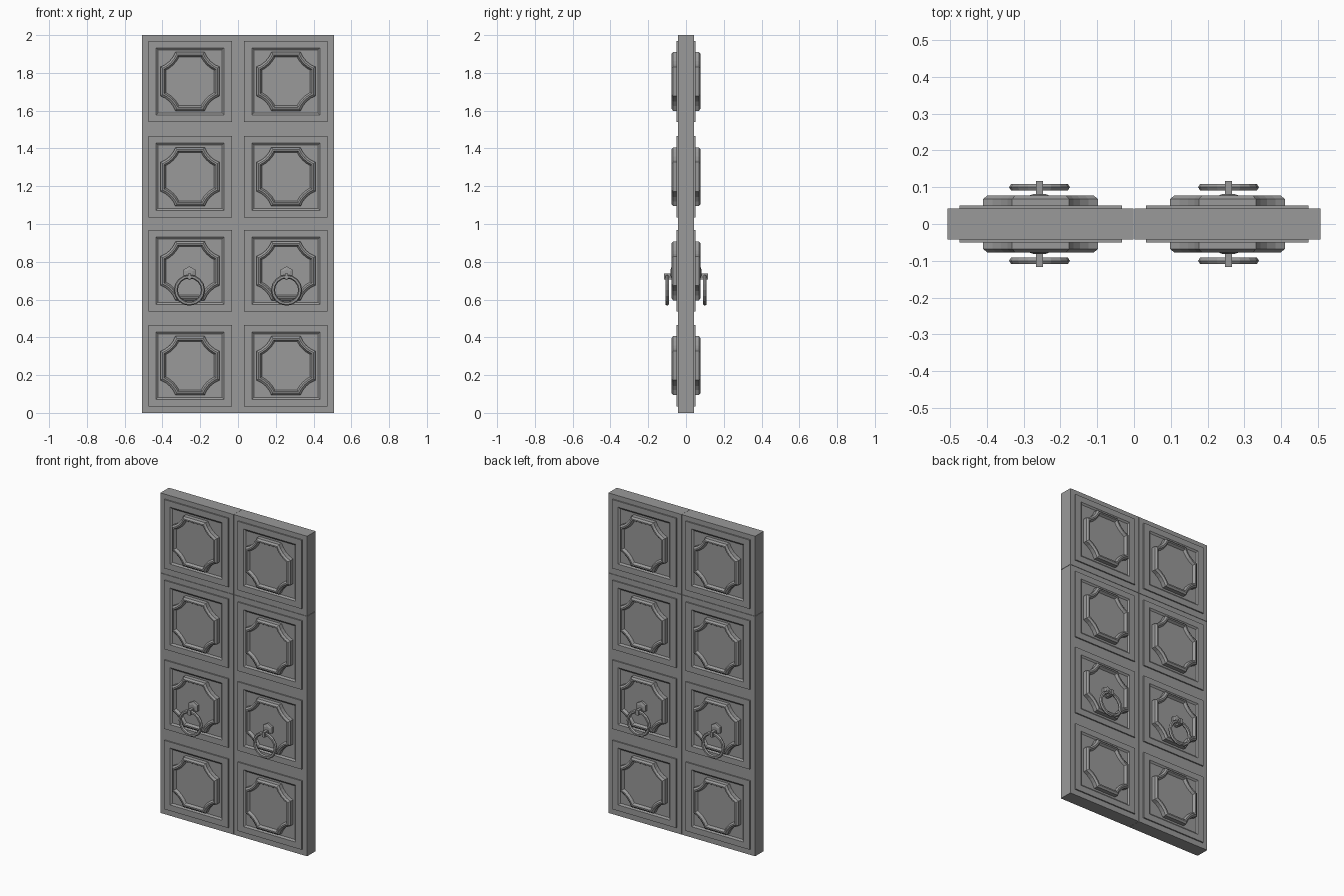
import bpy, bmesh, math
from mathutils import Vector

if "Cube" in bpy.data.objects:
    bpy.data.objects.remove(bpy.data.objects["Cube"])

CX = 0.254                       # panel centre in x
KX = 0.257                       # knocker centre in x
ROWS = (0.25, 0.752, 1.25, 1.755)

dark = bpy.data.materials.new("dark_grey")
dark.diffuse_color = (0.32, 0.32, 0.32, 1)
dark.use_nodes = True
dark.node_tree.nodes["Principled BSDF"].inputs["Base Color"].default_value = dark.diffuse_color


def make_object(name, bm, mirror_y=True):
    """Turn a bmesh into an object mirrored to both leaves (and both faces)."""
    bmesh.ops.recalc_face_normals(bm, faces=bm.faces)
    mesh = bpy.data.meshes.new(name)
    bm.to_mesh(mesh)
    bm.free()
    mesh.materials.append(dark)
    ob = bpy.data.objects.new(name, mesh)
    bpy.context.collection.objects.link(ob)
    mod = ob.modifiers.new("mirror", 'MIRROR')
    mod.use_axis = (True, mirror_y, False)
    mod.use_mirror_merge = False
    return ob


def loft(name, cx, cz, steps, cap=True):
    """Stack outlines [(points, depth)] outwards from the door along -y."""
    bm = bmesh.new()
    rings = [[bm.verts.new((cx + u, -d, cz + v)) for u, v in pts] for pts, d in steps]
    for a, b in zip(rings, rings[1:]):
        n = len(a)
        for i in range(n):
            j = (i + 1) % n
            bm.faces.new((a[i], a[j], b[j], b[i]))
    if cap:
        bm.faces.new(rings[-1])
    ob = make_object(name, bm)
    # open lofts: make sure the faces point away from the door
    facing = sum(p.normal.y * p.area for p in ob.data.polygons)
    if facing > 0:
        ob.data.flip_normals()
    return ob


def box(name, x0, x1, y0, y1, z0, z1, mirror_y):
    bm = bmesh.new()
    bmesh.ops.create_cube(bm, size=1)
    for v in bm.verts:
        v.co = Vector(((x0 + x1) / 2 + v.co.x * (x1 - x0),
                       (y0 + y1) / 2 + v.co.y * (y1 - y0),
                       (z0 + z1) / 2 + v.co.z * (z1 - z0)))
    return make_object(name, bm, mirror_y)


def rect(hx, hz):
    return [(-hx, -hz), (hx, -hz), (hx, hz), (-hx, hz)]


def scalloped(s, centre=0.2, radius=0.1306, outer=0.156, seg=4):
    """Square of half size s whose corners are scooped by shallow arcs."""
    r = radius + outer - s
    a0 = math.asin((centre - s) / r)
    pts = []
    for q in range(4):
        c, sn = round(math.cos(q * math.pi / 2)), round(math.sin(q * math.pi / 2))
        for i in range(seg + 1):
            a = 1.5 * math.pi - a0 - (math.pi / 2 - 2 * a0) * i / seg
            u, v = centre + r * math.cos(a), centre + r * math.sin(a)
            pts.append((u * c - v * sn, u * sn + v * c))
    return pts


def hexagon(r):
    return [(r * math.sin(i * math.pi / 3), r * math.cos(i * math.pi / 3)) for i in range(6)]


# Door leaves and upper panels
box("door_leaf", 0.0007, 0.5075, -0.042, 0.042, 0, 1.499, False)
box("upper_leaf", 0.0007, 0.5075, -0.042, 0.042, 1.501, 2, False)

for k, z in enumerate(ROWS):
    # Flat frame with a bevelled square opening
    loft(f"panel_frame_{k}", CX, z, [
        (rect(0.221, 0.215), 0.04), (rect(0.221, 0.215), 0.05),
        (rect(0.18, 0.178), 0.05), (rect(0.168, 0.166), 0.041)], cap=False)
    # Raised moulding with scooped corners around a sunken field
    loft(f"scalloped_panel_{k}", CX, z, [
        (scalloped(0.156), 0.04), (scalloped(0.156), 0.068),
        (scalloped(0.145), 0.077), (scalloped(0.137), 0.077),
        (scalloped(0.128), 0.062)])

# Knocker back plate
loft("knocker_plate", KX, 0.74, [
    (hexagon(0.036), 0.055), (hexagon(0.036), 0.076), (hexagon(0.02), 0.081)])

# Knocker post
box("knocker_post", KX - 0.009, KX + 0.009, -0.117, -0.06, 0.705, 0.737, True)

# Knocker ring: hexagonal section swept round a circle
bm = bmesh.new()
N, M, R, T = 16, 6, 0.072, 0.0105
grid = [[bm.verts.new((KX + (R + T * math.cos(b)) * math.sin(a),
                       -0.1 + T * math.sin(b),
                       0.65 + (R + T * math.cos(b)) * math.cos(a)))
         for b in (2 * math.pi * j / M for j in range(M))]
        for a in (2 * math.pi * i / N for i in range(N))]
for i in range(N):
    for j in range(M):
        p, q = grid[i], grid[(i + 1) % N]
        bm.faces.new((p[j], p[(j + 1) % M], q[(j + 1) % M], q[j]))
make_object("knocker_ring", bm)
